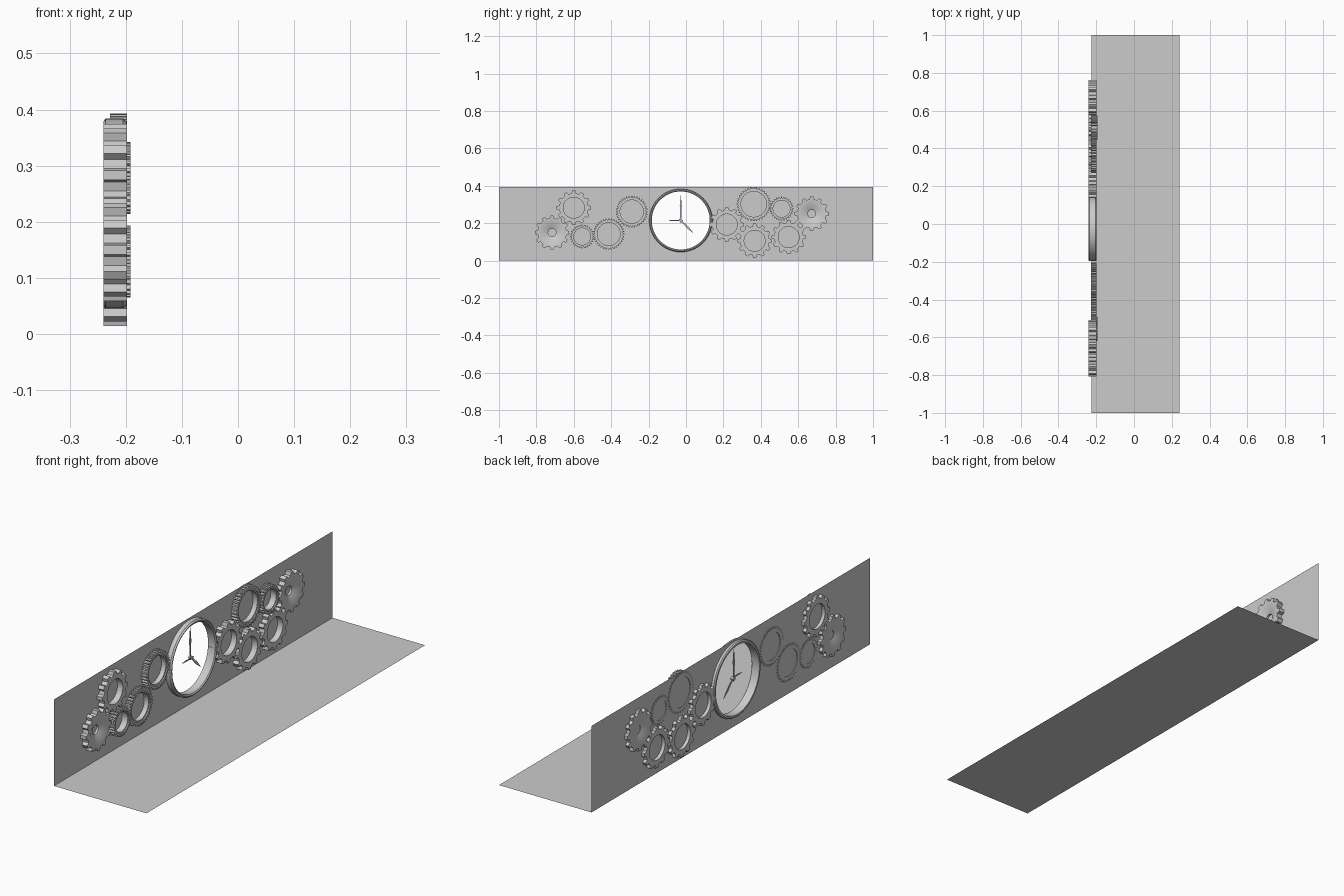
import bpy, bmesh
from math import sin, cos, pi

if "Cube" in bpy.data.objects:
    bpy.data.objects.remove(bpy.data.objects["Cube"])

WALL_X = -0.225
CLOCK = (-0.028, 0.215)


def finish(name, bm, smooth=True):
    bmesh.ops.recalc_face_normals(bm, faces=bm.faces)
    me = bpy.data.meshes.new(name)
    bm.to_mesh(me)
    bm.free()
    ob = bpy.data.objects.new(name, me)
    bpy.context.collection.objects.link(ob)
    if smooth:
        bpy.context.view_layer.objects.active = ob
        ob.select_set(True)
        bpy.ops.object.shade_smooth_by_angle(angle=0.5)
        ob.select_set(False)
    return ob


def ring_solid(name, cy, cz, loops, angles):
    """Closed ring: each loop is (x, radius function), joined cyclically."""
    bm = bmesh.new()
    rows = [[bm.verts.new((x, cy + f(i) * cos(a), cz + f(i) * sin(a)))
             for i, a in enumerate(angles)] for x, f in loops]
    n = len(angles)
    for k, row in enumerate(rows):
        nxt = rows[(k + 1) % len(rows)]
        for i in range(n):
            j = (i + 1) % n
            bm.faces.new((row[i], row[j], nxt[j], nxt[i]))
    return finish(name, bm)


def gear(name, cy, cz, teeth, tip, root, hole, back, front, style="open"):
    # four points per tooth: root, tip, tip, root
    angles = [2 * pi * (t + o) / teeth for t in range(teeth)
              for o in (-0.30, -0.17, 0.17, 0.30)]
    tooth = lambda i: tip if i % 4 in (1, 2) else root
    flat = lambda r: (lambda i: r)
    loops = [(front, tooth), (back, tooth), (back, flat(hole))]
    if style == "dished":
        loops += [(WALL_X - 0.002, flat(0.021)), (WALL_X + 0.010, flat(0.021))]
    loops.append((front, flat(hole)))
    if style == "lipped":
        lip = hole + 0.45 * (root - hole)
        loops[-1:] = [(front - 0.005, flat(hole)), (front - 0.005, flat(lip)),
                      (front, flat(lip))]
    ring_solid(name, cy, cz, loops, angles)


# Wall with round opening, and floor
bm = bmesh.new()
corners = [bm.verts.new((WALL_X, y, z))
           for y, z in ((-1, 0), (1, 0), (1, 0.393), (-1, 0.393))]
rim = [bm.verts.new((WALL_X, CLOCK[0] + 0.160 * cos(2 * pi * i / 48),
                     CLOCK[1] + 0.160 * sin(2 * pi * i / 48))) for i in range(48)]
edges = [bm.edges.new((l[i], l[(i + 1) % len(l)]))
         for l in (corners, rim) for i in range(len(l))]
bmesh.ops.triangle_fill(bm, use_beauty=True, use_dissolve=False, edges=edges,
                        normal=(1, 0, 0))
finish("wall", bm, False)
bm = bmesh.new()
bm.faces.new([bm.verts.new(p) for p in
              ((WALL_X, -1, 0), (0.24, -1, 0), (0.24, 1, 0), (WALL_X, 1, 0))])
finish("floor", bm, False)

# Clock frame
profile = [(-0.24, 0.156), (-0.24, 0.164), (-0.236, 0.169), (-0.205, 0.169),
           (-0.199, 0.164), (-0.199, 0.160), (-0.203, 0.155)]
ring_solid("clock_frame", *CLOCK, [(x, lambda i, r=r: r) for x, r in profile],
           [2 * pi * i / 64 for i in range(64)])


# Clock hands and hub
def hand(name, angle, length, width, x):
    bm = bmesh.new()
    outline = [(-0.012, -width * 0.3), (length * 0.6, -width / 2), (length, 0),
               (length * 0.6, width / 2), (-0.012, width * 0.3)]
    pts = [(x, CLOCK[0] + u * cos(angle) - v * sin(angle),
            CLOCK[1] + u * sin(angle) + v * cos(angle)) for u, v in outline]
    face = bm.faces.new([bm.verts.new(p) for p in pts])
    ext = bmesh.ops.extrude_face_region(bm, geom=[face])["geom"]
    bmesh.ops.translate(bm, vec=(0.003, 0, 0),
                        verts=[v for v in ext if isinstance(v, bmesh.types.BMVert)])
    finish(name, bm, False)


hand("minute_hand", pi / 2, 0.134, 0.011, -0.222)
hand("hour_hand", -pi / 4, 0.097, 0.011, -0.218)
hand("second_hand", pi, 0.072, 0.006, -0.214)
bpy.ops.mesh.primitive_cylinder_add(vertices=24, radius=0.008, depth=0.014,
                                    location=(-0.217, *CLOCK), rotation=(0, pi / 2, 0))
bpy.context.object.name = "hand_hub"

# Coarse gears, open and dished
for i, (y, z) in enumerate(((-0.60, 0.283), (0.218, 0.193), (0.367, 0.106),
                            (0.549, 0.126))):
    gear(f"open_gear_{i + 1}", y, z, 12, 0.092, 0.078, 0.056, -0.24, -0.198)
for i, (y, z) in enumerate(((-0.716, 0.150), (0.672, 0.251))):
    gear(f"dished_gear_{i + 1}", y, z, 12, 0.092, 0.078, 0.058, -0.24, -0.198, "dished")

# Fine-toothed gears, large and small
for i, (y, z, r) in enumerate(((-0.413, 0.142, 0.084), (-0.29, 0.262, 0.085),
                               (0.362, 0.302, 0.091))):
    gear(f"large_fine_gear_{i + 1}", y, z, 36, r, r - 0.008, r - 0.023,
         -0.228, -0.198, "lipped")
for i, (y, z) in enumerate(((-0.555, 0.129), (0.511, 0.278))):
    gear(f"small_fine_gear_{i + 1}", y, z, 28, 0.064, 0.057, 0.045,
         -0.228, -0.192, "lipped")
